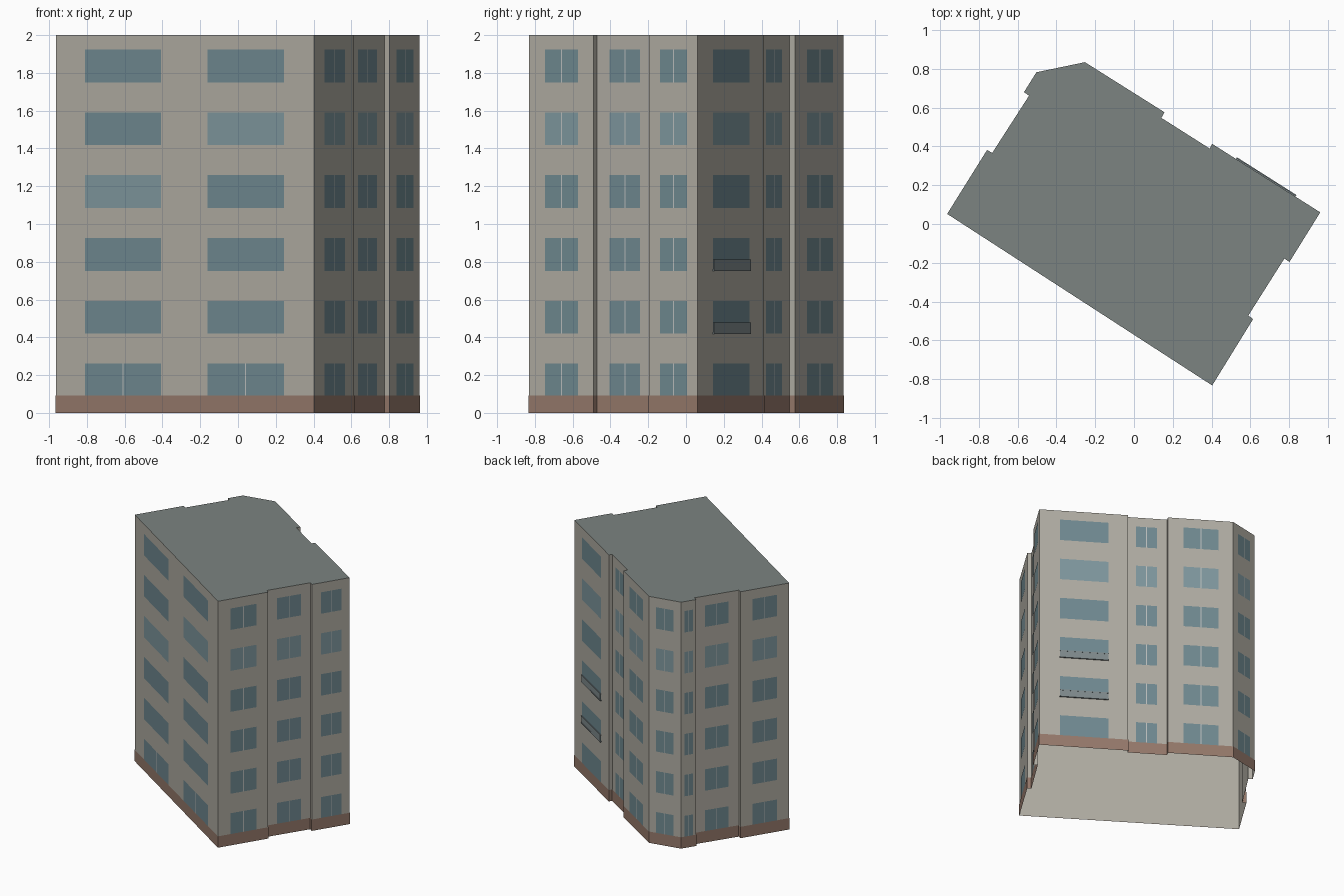
import bpy, bmesh
from mathutils import Vector

if "Cube" in bpy.data.objects:
    bpy.data.objects.remove(bpy.data.objects["Cube"])

H, BASE = 2.0, 0.092
# Footprint, counter-clockwise from the left corner
PLAN = [Vector(p) for p in [
    (-0.963, 0.052), (0.403, -0.832), (0.614, -0.490), (0.589, -0.472),
    (0.775, -0.178), (0.801, -0.196), (0.960, 0.060), (0.403, 0.413),
    (0.390, 0.389), (0.141, 0.547), (0.157, 0.576), (-0.253, 0.834),
    (-0.503, 0.782), (-0.567, 0.680), (-0.541, 0.661), (-0.731, 0.366),
    (-0.757, 0.382)]]
N = len(PLAN)


def material(name, rgb):
    m = bpy.data.materials.new(name)
    m.diffuse_color = (*rgb, 1)
    m.use_nodes = True
    m.node_tree.nodes["Principled BSDF"].inputs["Base Color"].default_value = m.diffuse_color
    return m


WALL = material("plaster", (0.43, 0.41, 0.36))
BRICK = material("plinth_brown", (0.30, 0.19, 0.145))
ROOF = material("roof_grey", (0.20, 0.23, 0.22))
GLASS = material("glass", (0.16, 0.25, 0.28))
PALE = material("glass_pale", (0.21, 0.31, 0.34))
FRAME = material("frame_light", (0.50, 0.52, 0.51))
PANEL = material("balcony_grey", (0.21, 0.25, 0.26))


def finish(name, bm, mat):
    me = bpy.data.meshes.new(name)
    bm.to_mesh(me)
    bm.free()
    me.materials.append(mat)
    ob = bpy.data.objects.new(name, me)
    bpy.context.collection.objects.link(ob)
    return ob


def edge(i):
    """Start, end and outward normal of one facade."""
    a, b = PLAN[i], PLAN[(i + 1) % N]
    d = (b - a).normalized()
    return a, b, Vector((d.y, -d.x))


def outline(off):
    """Footprint pushed outwards with mitred corners."""
    pts = []
    for i in range(N):
        n0, n1 = edge(i - 1 if i else N - 1)[2], edge(i)[2]
        pts.append(PLAN[i] + (n0 + n1) * off / (1 + n0.dot(n1)))
    return pts


def skin(name, pts, z0, z1, mat):
    """Open band of wall around the footprint."""
    bm = bmesh.new()
    lo = [bm.verts.new((p.x, p.y, z0)) for p in pts]
    hi = [bm.verts.new((p.x, p.y, z1)) for p in pts]
    for i in range(N):
        j = (i + 1) % N
        bm.faces.new((lo[i], lo[j], hi[j], hi[i]))
    return finish(name, bm, mat)


def quad(bm, i, s, e, z0, z1, off):
    """Flat rectangle on facade i between fractions s and e."""
    a, b, n = edge(i)
    p, q = a.lerp(b, s) + n * off, a.lerp(b, e) + n * off
    bm.faces.new([bm.verts.new(v) for v in (
        (p.x, p.y, z0), (q.x, q.y, z0), (q.x, q.y, z1), (p.x, p.y, z1))])


def box(bm, i, s, e, z0, z1, out0, out1):
    """Box standing off facade i."""
    a, b, n = edge(i)
    p, q = a.lerp(b, s), a.lerp(b, e)
    ring = [p + n * out1, q + n * out1, q + n * out0, p + n * out0]
    lo = [bm.verts.new((v.x, v.y, z0)) for v in ring]
    hi = [bm.verts.new((v.x, v.y, z1)) for v in ring]
    bm.faces.new(lo[::-1])
    bm.faces.new(hi)
    for k in range(4):
        m = (k + 1) % 4
        bm.faces.new((lo[k], lo[m], hi[m], hi[k]))


# Walls (open underneath), brown plinth and flat roof
skin("walls", PLAN, 0, H, WALL)
skin("plinth", outline(0.002), 0, BASE, BRICK)
bm = bmesh.new()
bm.faces.new([bm.verts.new((p.x, p.y, H)) for p in PLAN])
finish("roof", bm, ROOF)

# Windows: facade, start, end, number of floors with a centre mullion
BAYS = [(0, 0.112, 0.408, 1), (0, 0.588, 0.884, 1),
        (1, 0.25, 0.765, 6), (3, 0.235, 0.785, 6), (5, 0.235, 0.79, 6),
        (6, 0.23, 0.78, 0), (8, 0.21, 0.745, 6), (10, 0.24, 0.775, 6),
        (11, 0.22, 0.77, 6), (12, 0.22, 0.78, 6), (14, 0.23, 0.76, 6),
        (16, 0.24, 0.75, 6)]
glass, pale, frames = bmesh.new(), bmesh.new(), bmesh.new()
for k, (i, s, e, split) in enumerate(BAYS):
    a, b, _ = edge(i)
    half = 0.003 / (b - a).length
    mid = (s + e) / 2
    for f in range(6):
        z0 = BASE - 0.005 + 0.3325 * f
        z1 = z0 + 0.174
        z0 = max(z0, BASE)
        light = f == 4 and k != 0 or f == 3 and k == 0
        quad(pale if light else glass, i, s, e, z0, z1, 0.002)
        if f < split:
            quad(frames, i, mid - half, mid + half, z0, z1, 0.003)
finish("windows", glass, GLASS)
finish("windows_pale", pale, PALE)
finish("mullions", frames, FRAME)

# Two shallow balconies on the back facade
for f, z in enumerate((0.418, 0.752)):
    bm = bmesh.new()
    box(bm, 6, 0.23, 0.78, z, z + 0.008, 0, 0.010)
    box(bm, 6, 0.23, 0.78, z + 0.008, z + 0.052, 0.006, 0.009)
    box(bm, 6, 0.23, 0.78, z + 0.052, z + 0.060, 0.004, 0.010)
    finish(f"balcony_{f + 1}", bm, PANEL)
